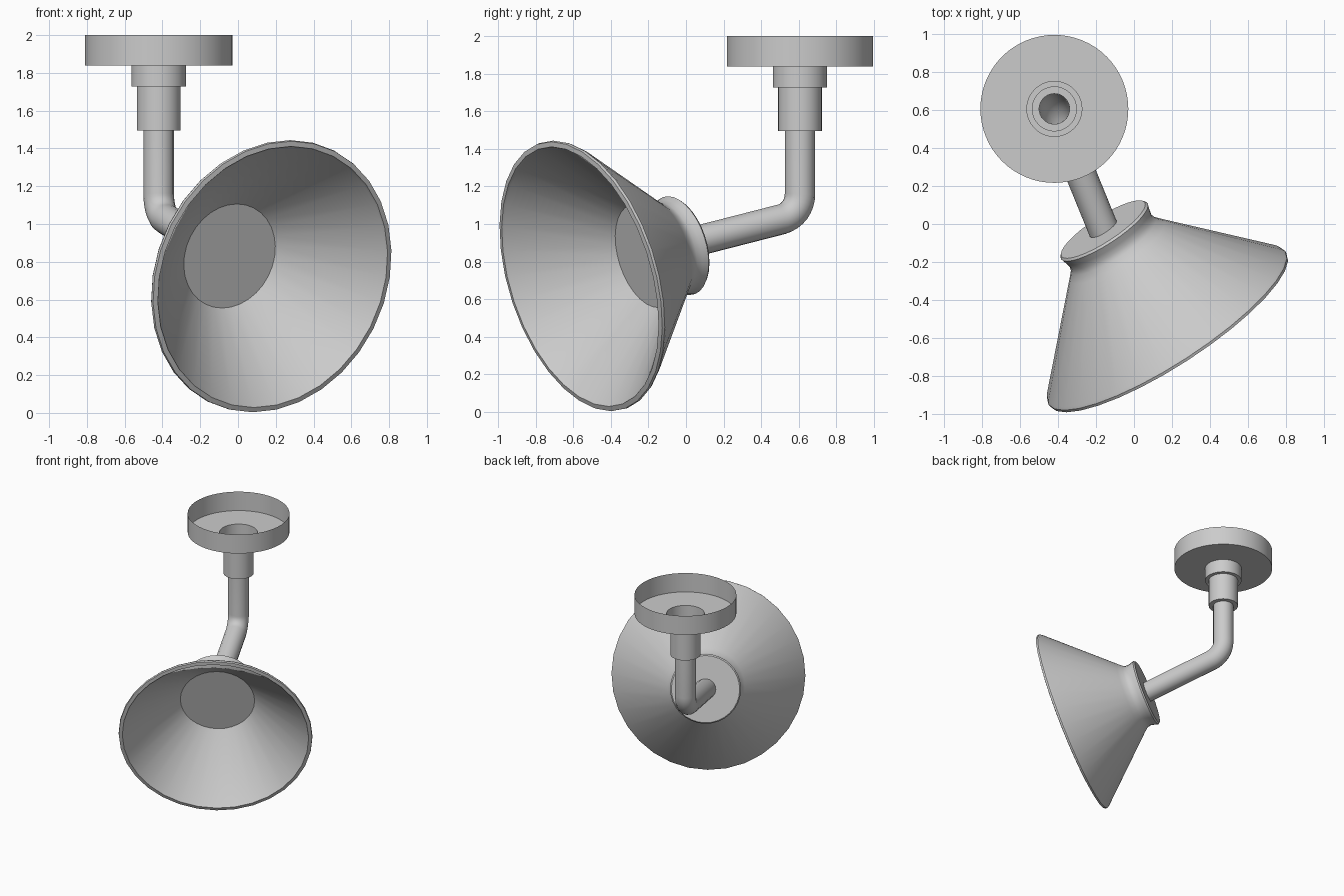
import bpy, bmesh, math
from mathutils import Vector, Matrix

if "Cube" in bpy.data.objects:
    bpy.data.objects.remove(bpy.data.objects["Cube"])


def lathe(name, profile, matrix, sides):
    """Revolve (radius, height) points about local z, then place with matrix."""
    bm = bmesh.new()
    rings = []
    for r, h in profile:
        if r == 0:
            rings.append([bm.verts.new((0, 0, h))] * sides)
        else:
            rings.append([bm.verts.new((r * math.cos(2 * math.pi * i / sides),
                                        r * math.sin(2 * math.pi * i / sides), h))
                          for i in range(sides)])
    for a, b in zip(rings, rings[1:]):
        for i in range(sides):
            j = (i + 1) % sides
            bm.faces.new(list(dict.fromkeys((a[i], a[j], b[j], b[i]))))
    bmesh.ops.recalc_face_normals(bm, faces=bm.faces)
    me = bpy.data.meshes.new(name)
    bm.to_mesh(me)
    bm.free()
    ob = bpy.data.objects.new(name, me)
    bpy.context.collection.objects.link(ob)
    ob.matrix_world = matrix
    smooth(ob)
    return ob


def smooth(ob):
    bpy.ops.object.select_all(action='DESELECT')
    ob.select_set(True)
    bpy.context.view_layer.objects.active = ob
    bpy.ops.object.shade_smooth_by_angle(angle=math.radians(30))


MOUNT = Vector((-0.42, 0.607, 0))
CAP = Vector((-0.163, -0.028, 0.888))      # centre of the shade's back
AXIS = Vector((0.525, -0.811, -0.255)).normalized()

# ceiling cup, open at the top, stepping down through collar and sleeve
lathe("ceiling_mount", [(0.39, 2.0), (0.39, 1.84), (0.145, 1.84), (0.145, 1.727),
                        (0.116, 1.727), (0.116, 1.495), (0.08, 1.495)],
      Matrix.Translation(MOUNT), 64)

# flared shade with back cap, waisted neck, rim lip and inner disc
place = Matrix.Translation(CAP) @ AXIS.to_track_quat('Z', 'Y').to_matrix().to_4x4()
lathe("lamp_shade", [(0, 0), (0.262, 0), (0.272, 0.012), (0.262, 0.045), (0.256, 0.075),
                     (0.264, 0.105), (0.296, 0.142), (0.735, 0.625), (0.744, 0.64),
                     (0.742, 0.655), (0.715, 0.66), (0.708, 0.645), (0.285, 0.225),
                     (0, 0.225)], place, 32)

# bent arm: vertical drop, rounded elbow, slope to the shade
corner = Vector((MOUNT.x, MOUNT.y, 1.05))
out = (CAP - corner).normalized()
up = Vector((0, 0, 1))
pts = [Vector((MOUNT.x, MOUNT.y, 1.495))]
p0, p2 = corner + up * 0.11, corner + out * 0.11
turn = math.pi - up.angle(out)
rad = 0.11 / math.tan(turn / 2)
centre = corner + (up + out).normalized() * (0.11 / math.cos(up.angle(out) / 2))
u, w = (p0 - centre).normalized(), -up
for i in range(9):
    a = turn * i / 8
    pts.append(centre + rad * (u * math.cos(a) + w * math.sin(a)))
pts.append(CAP + AXIS * 0.01)

cu = bpy.data.curves.new("arm_path", 'CURVE')
cu.dimensions = '3D'
cu.bevel_depth = 0.081
cu.bevel_resolution = 6
sp = cu.splines.new('POLY')
sp.points.add(len(pts) - 1)
for p, co in zip(sp.points, pts):
    p.co = (*co, 1)
arm = bpy.data.objects.new("bent_arm", cu)
bpy.context.collection.objects.link(arm)
bpy.ops.object.select_all(action='DESELECT')
arm.select_set(True)
bpy.context.view_layer.objects.active = arm
bpy.ops.object.convert(target='MESH')
smooth(bpy.context.view_layer.objects.active)
